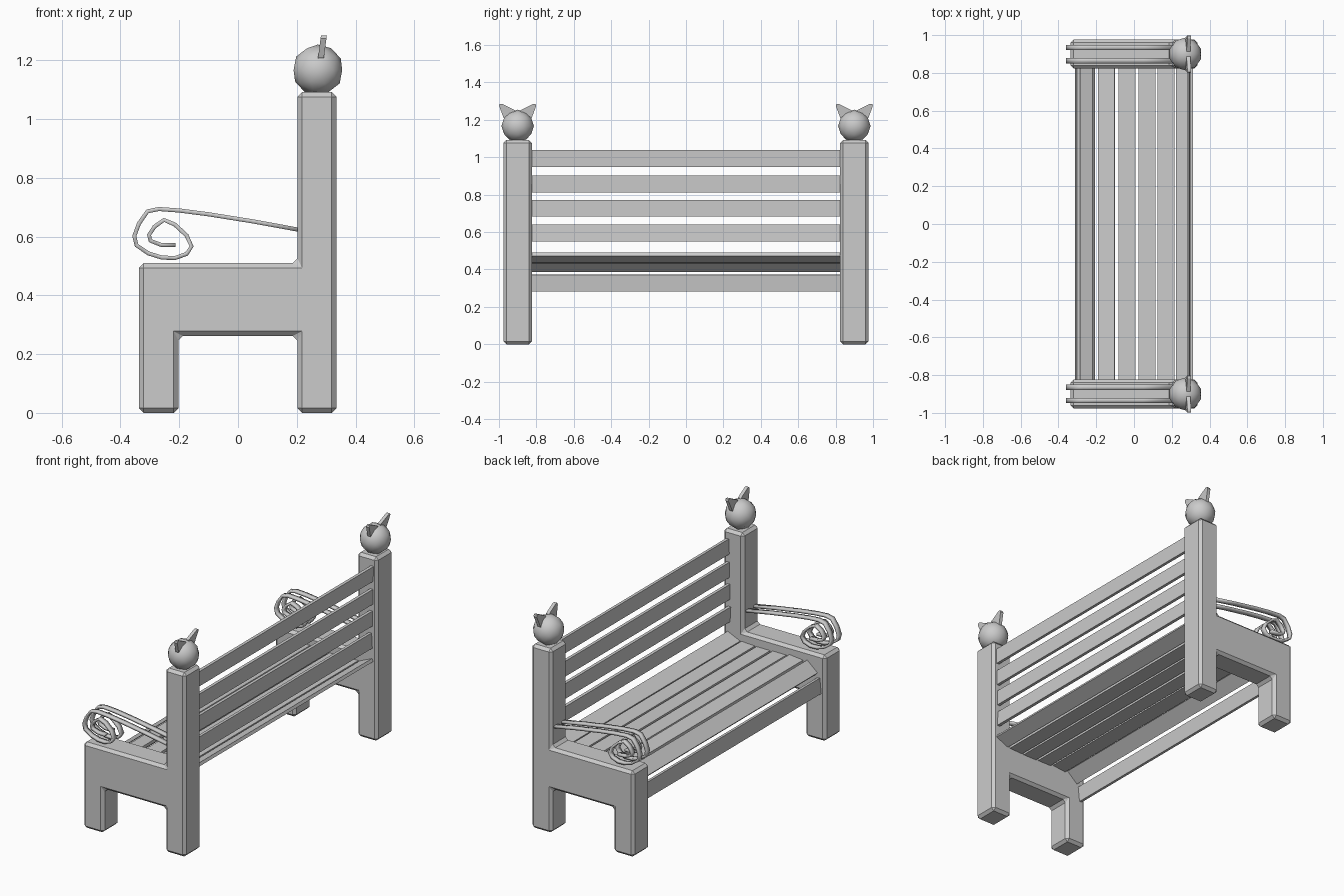
import bpy, bmesh, math
from mathutils import Vector, Matrix

if "Cube" in bpy.data.objects:
    bpy.data.objects.remove(bpy.data.objects["Cube"])


def make_object(name, bm, mirror=False):
    bmesh.ops.recalc_face_normals(bm, faces=bm.faces[:])
    mesh = bpy.data.meshes.new(name)
    bm.to_mesh(mesh)
    bm.free()
    ob = bpy.data.objects.new(name, mesh)
    bpy.context.collection.objects.link(ob)
    return ob


def mirror_y(ob):
    m = ob.modifiers.new("mirror", 'MIRROR')
    m.use_axis = (False, True, False)
    m.use_mirror_merge = False


def smooth(ob, angle=40):
    bpy.ops.object.select_all(action='DESELECT')
    bpy.context.view_layer.objects.active = ob
    ob.select_set(True)
    bpy.ops.object.shade_smooth_by_angle(angle=math.radians(angle))


def prism(points, direction):
    # closed outline of 3D points, extruded along a direction
    bm = bmesh.new()
    face = bm.faces.new([bm.verts.new(p) for p in points])
    ext = bmesh.ops.extrude_face_region(bm, geom=[face], use_keep_orig=True)
    verts = [g for g in ext["geom"] if isinstance(g, bmesh.types.BMVert)]
    bmesh.ops.translate(bm, verts=verts, vec=direction)
    return bm


def slat(name, x, z, tilt, width=0.09, thick=0.018, length=1.66):
    # plank along y; tilt is the rise of its +x side in degrees
    bm = bmesh.new()
    mat = (Matrix.Translation((x, 0, z))
           @ Matrix.Rotation(-math.radians(tilt), 4, 'Y')
           @ Matrix.Diagonal((width, length, thick, 1)))
    bmesh.ops.create_cube(bm, size=1, matrix=mat)
    return make_object(name, bm)


# end frames: front leg, side panel and tall back post in one outline
outline = [(-0.337, 0), (-0.203, 0), (-0.203, 0.262), (0.202, 0.262), (0.202, 0),
           (0.335, 0), (0.335, 1.092), (0.202, 1.092), (0.202, 0.51), (-0.337, 0.51)]
frame = make_object("end_frame", prism([(x, 0.824, z) for x, z in outline], (0, 0.152, 0)))
bev = frame.modifiers.new("chamfer", 'BEVEL')
bev.width = 0.016
bev.segments = 1
mirror_y(frame)

# seat slats: rolled front edge, flat middle, raised rear
seat = [(-0.298, 0.327, 84), (-0.247, 0.422, 41), (-0.146, 0.446, 6), (-0.037, 0.442, 0),
        (0.069, 0.440, 0), (0.169, 0.443, 2), (0.266, 0.463, 24)]
for i, (x, z, tilt) in enumerate(seat):
    slat(f"seat_slat_{i + 1}", x, z, tilt)

# backrest slats
for i, (x, z, tilt) in enumerate([(0.294, 0.595, 93), (0.297, 0.727, 90),
                                  (0.300, 0.857, 89), (0.303, 0.994, 88)]):
    slat(f"back_slat_{i + 1}", x, z, tilt)

# scrolled iron armrests, two bars per side
scroll = [(0.22, 0.621), (0.05, 0.652), (-0.10, 0.676), (-0.20, 0.689), (-0.27, 0.694),
          (-0.308, 0.686), (-0.337, 0.645), (-0.353, 0.602), (-0.345, 0.570),
          (-0.305, 0.543), (-0.260, 0.529), (-0.215, 0.527), (-0.175, 0.541),
          (-0.158, 0.567), (-0.175, 0.604), (-0.215, 0.641), (-0.252, 0.657),
          (-0.284, 0.634), (-0.303, 0.606), (-0.298, 0.586), (-0.262, 0.572), (-0.213, 0.571)]
bm = bmesh.new()
for y in (0.865, 0.934):
    rows = [[bm.verts.new((x, y + s * 0.014, z)) for s in (-1, 1)] for x, z in scroll]
    for a, b in zip(rows, rows[1:]):
        bm.faces.new((a[0], a[1], b[1], b[0]))
arm = make_object("scroll_armrest", bm)
sol = arm.modifiers.new("thickness", 'SOLIDIFY')
sol.thickness = 0.014
sol.offset = 0
mirror_y(arm)
smooth(arm, 50)

# round finials on the back posts
bm = bmesh.new()
bmesh.ops.create_icosphere(bm, subdivisions=2, radius=0.087,
                           matrix=Matrix.Translation((0.272, 0.9, 1.167)))
ball = make_object("post_finial", bm)
mirror_y(ball)
smooth(ball, 60)

# pointed ears, leaning slightly backwards
bm = bmesh.new()
ear = [(0.012, 1.232), (0.062, 1.190), (0.076, 1.212), (0.099, 1.274),
       (0.096, 1.285), (0.082, 1.285), (0.012, 1.250)]
for side in (-1, 1):
    front = [bm.verts.new((0.270 + (z - 1.19) * 0.13, 0.9 + side * y, z)) for y, z in ear]
    back = [bm.verts.new((v.co.x + 0.020, v.co.y, v.co.z)) for v in front]
    bm.faces.new(front)
    bm.faces.new(back[::-1])
    for i in range(len(ear)):
        j = (i + 1) % len(ear)
        bm.faces.new((front[i], front[j], back[j], back[i]))
ears = make_object("finial_ears", bm)
mirror_y(ears)
